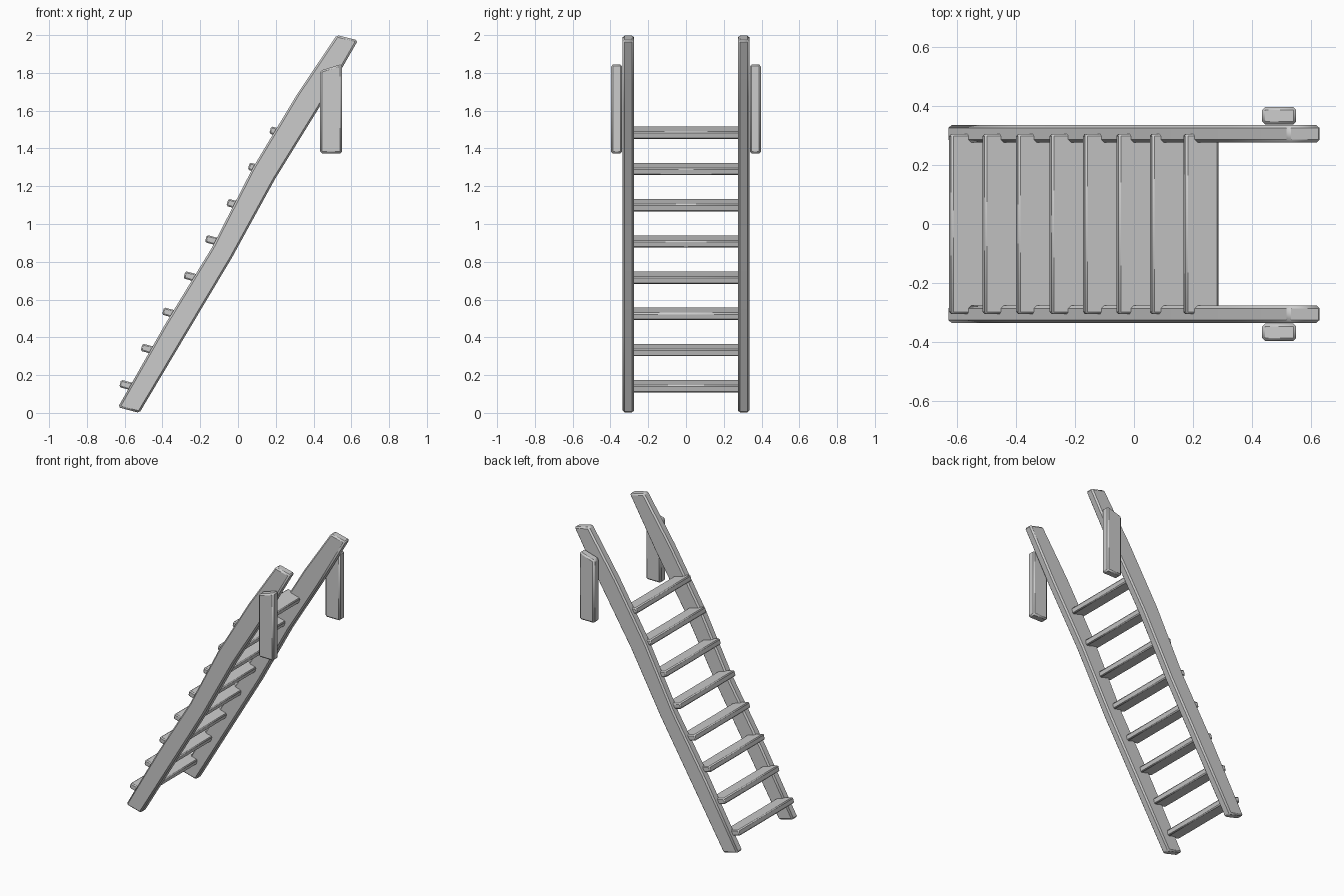
import bpy, bmesh, math

if "Cube" in bpy.data.objects:
    bpy.data.objects.remove(bpy.data.objects["Cube"])


def strip(name, left, right, y0, y1, bevel=0.01, mirror=False):
    """Extrude the band between two x-z edge lines from y0 to y1, with soft edges."""
    bm = bmesh.new()
    rows = [[bm.verts.new((p[0], y, p[1])) for p in (l, r) for y in (y0, y1)]
            for l, r in zip(left, right)]
    for a, b in zip(rows, rows[1:]):
        for i, j in ((0, 1), (1, 3), (3, 2), (2, 0)):
            bm.faces.new((a[i], a[j], b[j], b[i]))
    for r in (rows[0], rows[-1]):
        bm.faces.new((r[0], r[1], r[3], r[2]))
    bmesh.ops.recalc_face_normals(bm, faces=bm.faces)
    mesh = bpy.data.meshes.new(name)
    bm.to_mesh(mesh)
    bm.free()
    ob = bpy.data.objects.new(name, mesh)
    bpy.context.collection.objects.link(ob)
    bpy.ops.object.select_all(action='DESELECT')
    ob.select_set(True)
    bpy.context.view_layer.objects.active = ob
    mod = ob.modifiers.new("soft_edges", 'BEVEL')
    mod.width = bevel
    mod.segments = 1
    mod.limit_method = 'ANGLE'
    mod.angle_limit = math.radians(40)
    if mirror:
        ob.modifiers.new("other_side", 'MIRROR').use_axis = (False, True, False)
    bpy.ops.object.shade_smooth_by_angle(angle=math.radians(55))
    return ob


# Slightly wavy side rails
rail_left = [(-0.635, 0.03), (-0.387, 0.467), (-0.138, 0.875),
             (0.08, 1.30), (0.313, 1.687), (0.523, 2.0)]
rail_right = [(-0.522, 0.0), (-0.275, 0.415), (-0.032, 0.822),
              (0.196, 1.238), (0.435, 1.625), (0.635, 1.972)]
strip("side_rail", rail_left, rail_right, 0.276, 0.335, mirror=True)

# Short hanging posts outside the rails, with sloped tops
strip("hanging_post", [(0.435, 1.373), (0.435, 1.812)],
      [(0.55, 1.373), (0.55, 1.847)], 0.338, 0.397, mirror=True)

# Tilted rungs set into the rails
for i in range(8):
    rung = strip(f"rung_{i + 1}", [(-0.058, -0.02), (-0.058, 0.02)],
                 [(0.058, -0.02), (0.058, 0.02)], -0.305, 0.305, bevel=0.007)
    rung.location = (-0.568 + 0.1135 * i, 0, 0.141 + 0.1917 * i)
    rung.rotation_euler.y = math.radians(15)
